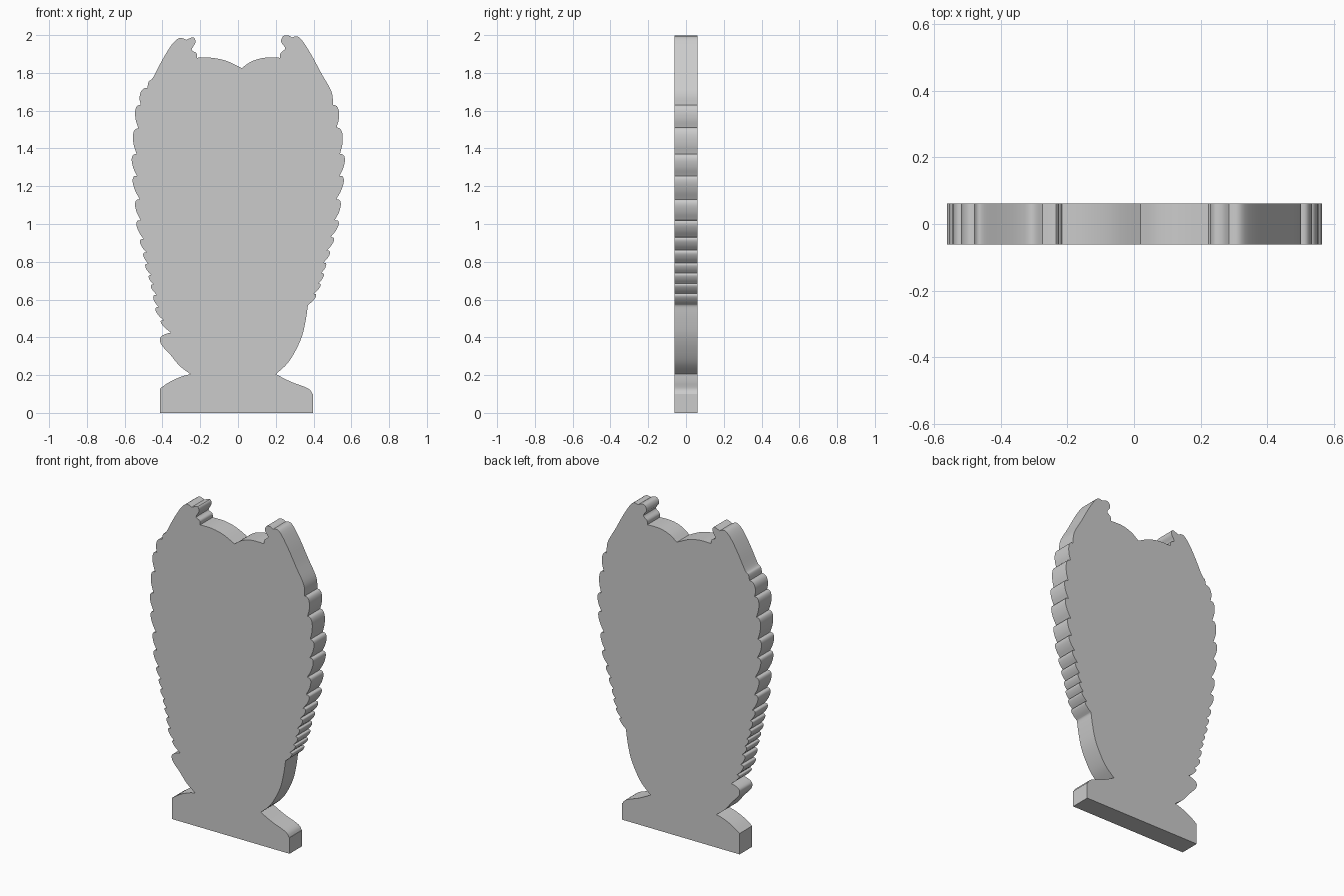
import bpy, bmesh, math

if "Cube" in bpy.data.objects:
    bpy.data.objects.remove(bpy.data.objects["Cube"])

HALF_DEPTH = 0.062

# One colour for the whole cut-out
grey = bpy.data.materials.new("plain_grey")
grey.diffuse_color = (0.6, 0.6, 0.6, 1)
grey.use_nodes = True
grey.node_tree.nodes["Principled BSDF"].inputs["Base Color"].default_value = grey.diffuse_color


def curve(points, steps=5):
    """Smooth Catmull-Rom run through the points, keeping the ends sharp."""
    p = [points[0]] + points + [points[-1]]
    out = []
    for i in range(1, len(p) - 2):
        a, b, c, d = p[i - 1:i + 3]
        for s in range(steps):
            t = s / steps
            out.append(tuple(0.5 * (2 * b[k] + (c[k] - a[k]) * t
                       + (2 * a[k] - 5 * b[k] + 4 * c[k] - d[k]) * t * t
                       + (3 * b[k] - a[k] - 3 * c[k] + d[k]) * t ** 3) for k in (0, 1)))
    return out + [points[-1]]


def feathers(notches, side, bulge):
    """Scallops from notch to notch going down, fullest near their upper end."""
    out = []
    for (x0, z0), (x1, z1) in zip(notches, notches[1:]):
        h = z0 - z1
        b = min(bulge, h * 0.32)
        pts = [(x0, z0)]
        for t, f in ((0.02, 0.6), (0.14, 0.95), (0.35, 1.0), (0.65, 0.7), (0.9, 0.2)):
            pts.append((x0 + (x1 - x0) * t + side * b * f, z0 - h * t))
        out += curve(pts + [(x1, z1)], 3)
    return out


# Notches between the edge feathers, top to bottom
right_notches = [(.502, 1.63), (.522, 1.51), (.54, 1.37), (.538, 1.255), (.52, 1.13),
                 (.512, 1.02), (.49, .93), (.47, .86), (.452, .795), (.44, .74),
                 (.425, .685), (.40, .63), (.37, .57)]
left_notches = [(-.48, 1.72), (-.515, 1.63), (-.527, 1.505), (-.537, 1.37), (-.535, 1.255),
                (-.52, 1.13), (-.515, 1.02), (-.50, .92), (-.485, .85), (-.475, .79),
                (-.46, .73), (-.447, .68), (-.43, .625), (-.42, .56), (-.395, .49), (-.355, .425)]

# Outline, clockwise from the dip in the forehead
runs = [
    curve([(.02, 1.825), (.07, 1.86), (.14, 1.88), (.222, 1.88)]),
    curve([(.222, 1.88), (.225, 1.905), (.25, 1.93), (.228, 1.965), (.24, 1.995),
           (.265, 1.998), (.285, 1.988)], 4),
    curve([(.285, 1.988), (.325, 1.987), (.38, 1.91), (.44, 1.80), (.495, 1.70), (.502, 1.63)]),
    feathers(right_notches, 1, .026),
    curve([(.37, .57), (.36, .50), (.34, .41), (.305, .33), (.26, .26), (.2, .205)]),
    curve([(.2, .205), (.28, .165), (.37, .13), (.395, .10)]),
    [(.398, .10), (.398, 0), (-.412, 0), (-.412, .13)],
    curve([(-.412, .13), (-.36, .165), (-.30, .192), (-.252, .205)]),
    curve([(-.252, .205), (-.31, .25), (-.36, .31), (-.405, .36), (-.412, .395),
           (-.39, .415), (-.355, .425)]),
    feathers(left_notches, -1, .026)[::-1],
    curve([(-.48, 1.72), (-.472, 1.755), (-.45, 1.775), (-.40, 1.87), (-.35, 1.95),
           (-.31, 1.985), (-.275, 1.975)]),
    curve([(-.275, 1.975), (-.235, 1.988), (-.226, 1.96), (-.245, 1.922), (-.22, 1.905),
           (-.217, 1.88)], 4),
    curve([(-.217, 1.88), (-.14, 1.88), (-.06, 1.863), (.02, 1.825)]),
]
outline = []
for run in runs:
    for pt in run:
        if not outline or math.dist(pt, outline[-1]) > 0.002:
            outline.append(pt)
if math.dist(outline[0], outline[-1]) < 0.002:
    outline.pop()

# Extrude the outline into a slab
bm = bmesh.new()
front = bm.faces.new([bm.verts.new((x, -HALF_DEPTH, z)) for x, z in outline])
new = bmesh.ops.extrude_face_region(bm, geom=[front], use_keep_orig=True)["geom"]
for v in new:
    if isinstance(v, bmesh.types.BMVert):
        v.co.y = HALF_DEPTH
bmesh.ops.recalc_face_normals(bm, faces=bm.faces)
bmesh.ops.triangulate(bm, faces=[f for f in bm.faces if len(f.verts) > 4])
mesh = bpy.data.meshes.new("owl_silhouette_slab")
bm.to_mesh(mesh)
bm.free()
mesh.materials.append(grey)
slab = bpy.data.objects.new("owl_silhouette_slab", mesh)
bpy.context.collection.objects.link(slab)
bpy.context.view_layer.objects.active = slab
slab.select_set(True)
bpy.ops.object.shade_smooth_by_angle(angle=math.radians(35))
